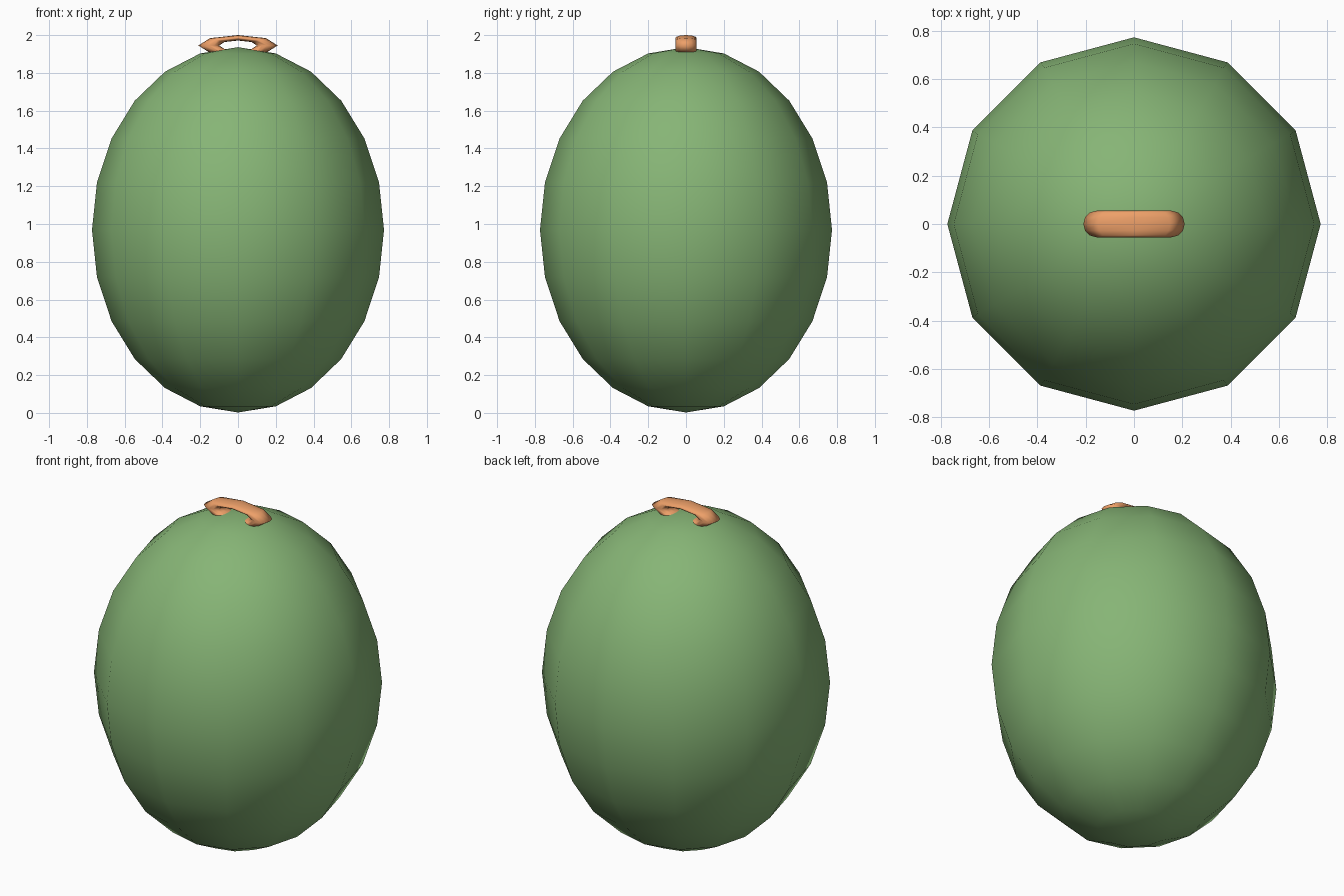
import bpy, bmesh
from math import pi, cos, sin

if "Cube" in bpy.data.objects:
    bpy.data.objects.remove(bpy.data.objects["Cube"])


def material(name, color):
    mat = bpy.data.materials.new(name)
    mat.diffuse_color = (*color, 1)
    mat.use_nodes = True
    mat.node_tree.nodes["Principled BSDF"].inputs["Base Color"].default_value = mat.diffuse_color
    return mat


def finish(obj, name, mat):
    obj.name = name
    obj.data.materials.append(mat)
    for p in obj.data.polygons:
        p.use_smooth = True


green = material("green", (0.24, 0.46, 0.18))
orange = material("orange", (0.85, 0.35, 0.14))

# Egg-shaped body: stretched 12 x 12 sphere
bpy.ops.mesh.primitive_uv_sphere_add(segments=12, ring_count=12, radius=1)
body = bpy.context.object
for v in body.data.vertices:
    v.co = (v.co.x * 0.773, v.co.y * 0.773, 0.969 + v.co.z * 0.967)
finish(body, "body", green)

# Handle: flattened low-poly ring standing on the top, lower half sunk in
bpy.ops.mesh.primitive_torus_add(major_segments=8, minor_segments=12,
                                 major_radius=0.155, minor_radius=0.055)
handle = bpy.context.object
for v in handle.data.vertices:
    x, y, z = v.co
    v.co = (x, -z, 1.945 + y * 0.262)
finish(handle, "handle", orange)
